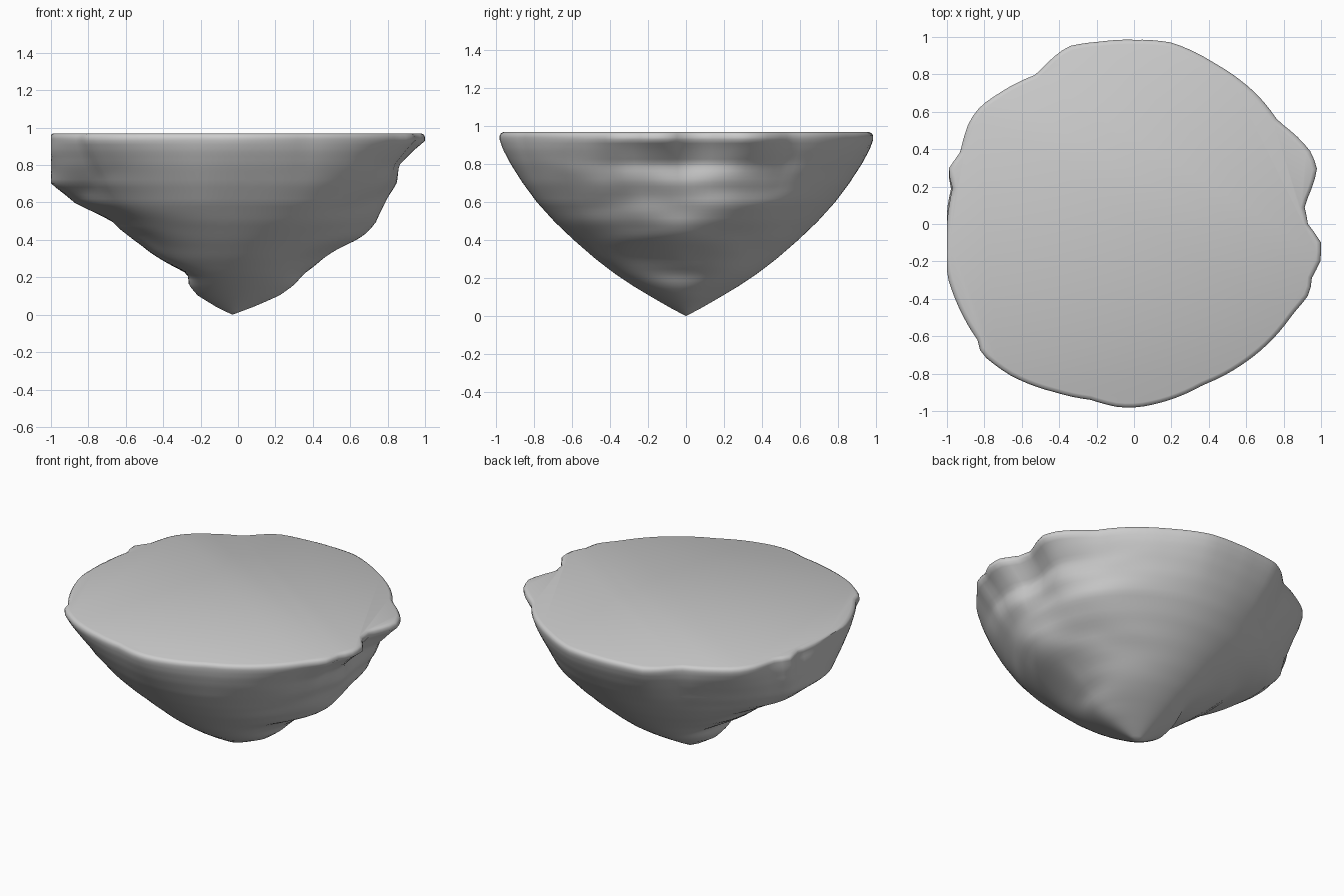
import bpy, bmesh, math
from mathutils import noise, Vector

if "Cube" in bpy.data.objects:
    bpy.data.objects.remove(bpy.data.objects["Cube"])

# Plateau rim outline (x, y), counter-clockwise from the right
RIM = [(.93, 0), (.91, .1), (.95, .19), (.98, .29), (.95, .38), (.88, .46), (.77, .55),
       (.65, .7), (.58, .76), (.43, .86), (.2, .97), (0, .985), (-.18, .975), (-.35, .95),
       (-.41, .91), (-.52, .8), (-.72, .7), (-.82, .63), (-.88, .55), (-.93, .38),
       (-.995, .29), (-.97, .19), (-1, 0), (-1, -.27), (-.93, -.46), (-.83, -.63),
       (-.82, -.69), (-.66, -.81), (-.42, -.9), (-.23, -.94), (-.08, -.98), (.02, -.98),
       (.37, -.86), (.58, -.75), (.85, -.48), (.94, -.37), (.95, -.29), (1, -.19), (1, -.1)]
# Side profile: z, half depth in y, reach to left, reach to right
PROFILE = [(.0, .0, .0, .0), (.04, .075, .09, .1), (.1, .18, .2, .23), (.16, .28, .26, .31),
           (.22, .37, .28, .36), (.3, .475, .4, .46), (.4, .59, .57, .63), (.5, .695, .69, .73),
           (.6, .785, .88, .79), (.7, .86, .985, .83), (.8, .925, 1, .85),
           (.88, .968, .995, .93), (.93, .985, .985, .985), (.95, .985, .985, .985),
           (.962, .978, .978, .978), (.97, .962, .962, .962)]


def profile(z):
    for a, b in zip(PROFILE, PROFILE[1:]):
        if z <= b[0]:
            t = (z - a[0]) / (b[0] - a[0])
            return [p + (q - p) * t for p, q in zip(a[1:], b[1:])]
    return PROFILE[-1][1:]


def rim_radius(ang):
    pts = [(math.atan2(y, x) % math.tau, math.hypot(x, y)) for x, y in RIM]
    pts.append((math.tau, pts[0][1]))
    for (a, r), (b, s) in zip(pts, pts[1:]):
        if a <= ang <= b:
            return r + (s - r) * (ang - a) / (b - a)
    return pts[0][1]


SEG, TOP = 128, .97
heights = [.02 + .91 * i / 44 for i in range(45)] + [.94, .95, .957, .962, .967, TOP]
bm = bmesh.new()
tip = bm.verts.new((-.03, 0, 0))
rings = []
for z in heights:
    depth, left, right = profile(z)
    fade = max(0, min(1, (z - .6) / .33))
    ring = []
    for i in range(SEG):
        a = math.tau * i / SEG
        c, s = math.cos(a), math.sin(a)
        # rim irregularity fades out down the slope
        k = 1 + (rim_radius(a) / .985 - 1) * fade
        near = max(c * c * (1 - fade), c ** 4)
        side = left if c < 0 else right
        x = c * (depth * (1 - near) + side * near) * k
        y = depth * s * k
        # eroded strata, pushed sideways only
        n = noise.noise(Vector((1.8 * y, 4.5 * z, 3.7 if c > 0 else 9.2)))
        n += .4 * noise.noise(Vector((3.5 * y, 9 * z, 1.3 if c > 0 else 6.1)))
        x += .06 * n * c * (1 - fade) * min(1, z / .3)
        x = max(-1, min(1, x - .03 * max(0, 1 - z / .2)))
        ring.append(bm.verts.new((x, y, z)))
    rings.append(ring)

for i in range(SEG):
    j = (i + 1) % SEG
    bm.faces.new((tip, rings[0][j], rings[0][i]))
    for lo, hi in zip(rings, rings[1:]):
        bm.faces.new((lo[i], lo[j], hi[j], hi[i]))
bm.faces.new(rings[-1])
bmesh.ops.recalc_face_normals(bm, faces=bm.faces)

# Floating rock with a flat top
me = bpy.data.meshes.new("rock_island")
bm.to_mesh(me)
bm.free()
ob = bpy.data.objects.new("rock_island", me)
bpy.context.collection.objects.link(ob)
bpy.context.view_layer.objects.active = ob
ob.select_set(True)
bpy.ops.object.shade_smooth_by_angle(angle=math.radians(60))
